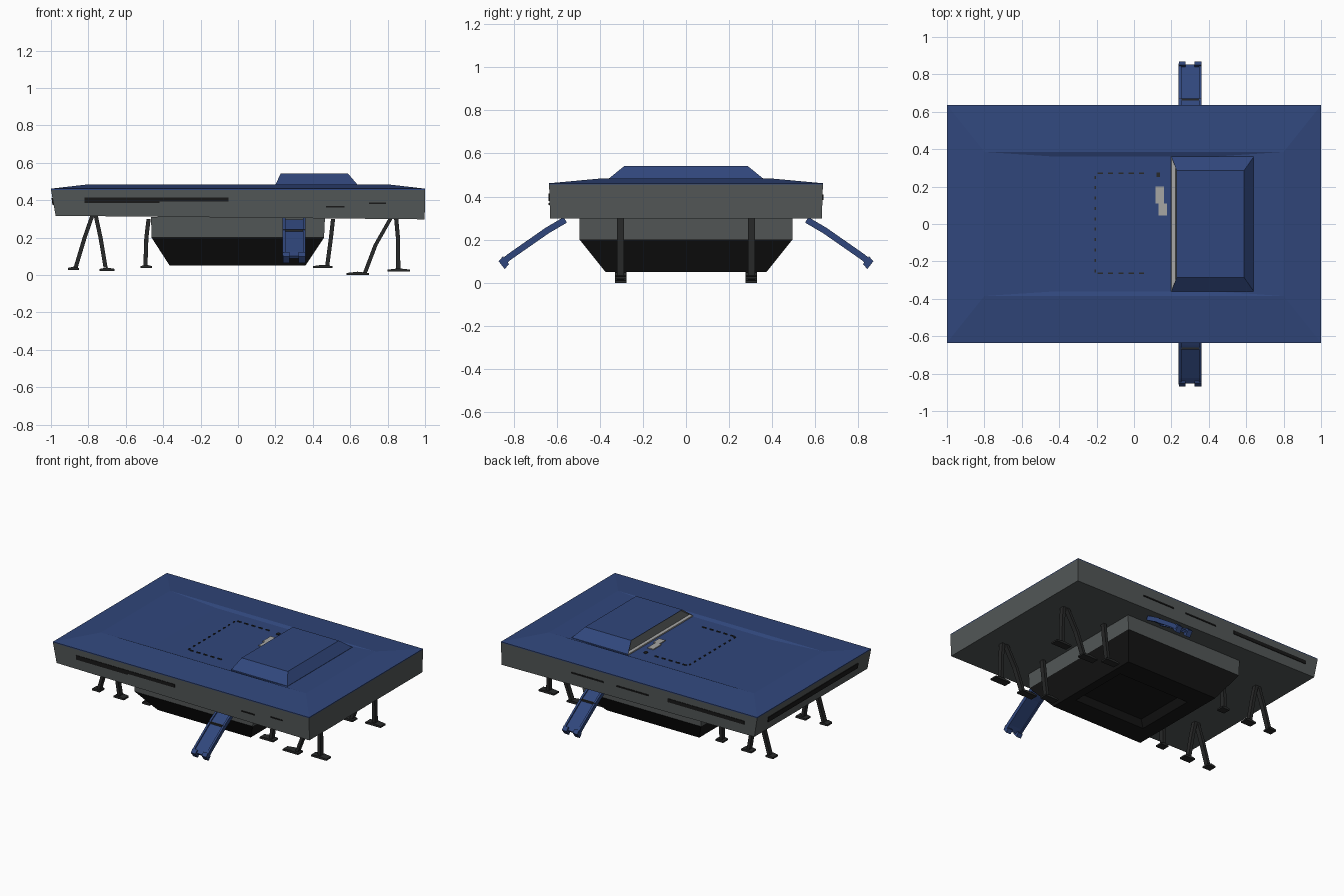
import bpy, bmesh, math
from mathutils import Vector

if "Cube" in bpy.data.objects:
    bpy.data.objects.remove(bpy.data.objects["Cube"])


def mat(name, r, g, b):
    m = bpy.data.materials.new(name)
    m.diffuse_color = (r, g, b, 1)
    m.use_nodes = True
    m.node_tree.nodes["Principled BSDF"].inputs["Base Color"].default_value = m.diffuse_color
    return m


BLUE = mat("navy blue", 0.03, 0.062, 0.20)
GREY = mat("slate grey", 0.085, 0.095, 0.095)
BLACK = mat("black", 0.009, 0.009, 0.009)
DARK = mat("dark grey", 0.02, 0.021, 0.021)
PALE = mat("pale grey", 0.38, 0.38, 0.37)


def finish(name, bm, mats):
    bmesh.ops.recalc_face_normals(bm, faces=bm.faces[:])
    me = bpy.data.meshes.new(name)
    bm.to_mesh(me)
    bm.free()
    for m in mats:
        me.materials.append(m)
    ob = bpy.data.objects.new(name, me)
    bpy.context.collection.objects.link(ob)
    return ob


def loft(name, rings, mats):
    """Skin a list of rings with equal point counts, capping both ends."""
    bm = bmesh.new()
    vs = [[bm.verts.new(p) for p in r] for r in rings]
    n = len(vs[0])
    for a, b in zip(vs, vs[1:]):
        for i in range(n):
            j = (i + 1) % n
            bm.faces.new((a[i], a[j], b[j], b[i]))
    bm.faces.new(vs[0])
    bm.faces.new(vs[-1])
    return finish(name, bm, mats)


def rect(x0, x1, y, z0, z1=None):
    """Rectangle ring symmetric in y; z may differ at the two x ends."""
    z1 = z0 if z1 is None else z1
    return [(x0, -y, z0), (x1, -y, z1), (x1, y, z1), (x0, y, z0)]


def box(name, x0, x1, y0, y1, z0, z1, m):
    c = [(x0, y0), (x1, y0), (x1, y1), (x0, y1)]
    return loft(name, [[(x, y, z) for x, y in c] for z in (z0, z1)], [m])


def beam(name, path, u, v, m):
    """Rectangular bar along a path, with half-size vectors u and v."""
    u, v = Vector(u), Vector(v)
    rings = []
    for p in path:
        p = Vector(p)
        rings.append([p - u - v, p + u - v, p + u + v, p - u + v])
    return loft(name, rings, [m])


# Main slab, with a slightly raked left end
loft("deck_slab", [rect(-0.975, 0.998, 0.63, 0.317, 0.298),
                   rect(-1, 1, 0.635, 0.456)], [GREY])

# Gently dished roof
loft("roof", [rect(-1, 1, 0.635, 0.456), rect(-1, 1, 0.635, 0.462),
              rect(-0.8, 0.8, 0.385, 0.485),
              rect(-0.42, 0.42, 0.36, 0.474)], [BLUE])

# Raised cabin: sloped on three sides, open recess toward the left
cabin = loft("cabin", [rect(0.197, 0.642, 0.362, 0.46),
                       rect(0.2, 0.64, 0.36, 0.482),
                       rect(0.228, 0.588, 0.285, 0.543)], [BLUE, PALE, GREY])
bm = bmesh.new()
bm.from_mesh(cabin.data)
bm.normal_update()
left = [f for f in bm.faces if f.normal.x < -0.5 and f.calc_center_median().z > 0.48]
bmesh.ops.inset_region(bm, faces=left, thickness=0.007, depth=0)
for f in bm.faces:
    if f.normal.x < -0.5 and f.calc_center_median().x < 0.25:
        f.material_index = 1
for f in left:
    f.material_index = 2
bmesh.ops.translate(bm, verts=list({v for f in left for v in f.verts}), vec=(0.02, 0, 0))
bm.to_mesh(cabin.data)
bm.free()

# Dashed hatch outline on the roof
for i in range(10):
    y = -0.25 + i * 0.0555
    box("hatch_dash_side", -0.21, -0.202, y - 0.008, y + 0.008, 0.47, 0.4795, DARK)
for y in (-0.262, 0.272):
    for i in range(5):
        x = -0.18 + i * 0.055
        box("hatch_dash_end", x - 0.014, x + 0.014, y - 0.004, y + 0.004, 0.47, 0.4795, DARK)
box("hatch_corner", 0.12, 0.14, 0.25, 0.275, 0.47, 0.48, DARK)
for x0, x1, y0, y1 in ((0.115, 0.16, 0.11, 0.2), (0.13, 0.177, 0.045, 0.11)):
    box("hatch_light_patch", x0, x1, y0, y1, 0.47, 0.48, PALE)

# Dark slots along the slab edges
for x0, x1, z0, z1 in ((-0.82, -0.42, 0.385, 0.415), (-0.42, -0.05, 0.392, 0.415),
                       (0.47, 0.57, 0.362, 0.37), (0.7, 0.79, 0.38, 0.388)):
    box("front_slot", x0, x1, -0.637, -0.628, z0, z1, BLACK)
for x0, x1, z0, z1 in ((-0.9, -0.3, 0.385, 0.41), (-0.15, 0.1, 0.385, 0.395),
                       (0.2, 0.45, 0.385, 0.395)):
    box("back_slot", x0, x1, 0.628, 0.637, z0, z1, BLACK)
loft("left_slot", [rect(-0.992, -0.97, 0.5, 0.375),
                   rect(-0.997, -0.97, 0.5, 0.412)], [BLACK])

# Lower hull: grey upper band, black tapered keel with a recess below
loft("hull_band", [rect(-0.462, 0.46, 0.493, 0.2),
                   rect(-0.465, 0.465, 0.495, 0.31)], [GREY])
loft("hull_keel", [rect(-0.22, 0.26, 0.19, 0.09), rect(-0.26, 0.3, 0.22, 0.05),
                   rect(-0.365, 0.36, 0.373, 0.05),
                   rect(-0.462, 0.46, 0.493, 0.2)], [BLACK])

# Boarding ramps on both sides
for s, side in ((-1, "front"), (1, "back")):
    path = [(0.56, 0.292), (0.645, 0.242), (0.82, 0.12), (0.85, 0.095)]
    beam(side + "_ramp", [(0.3, s * y, z) for y, z in path],
         (0.055, 0, 0), (0, s * 0.004, 0.006), BLUE)
    for x in (0.246, 0.354):
        beam(side + "_ramp_rail", [(x, s * y, z) for y, z in path],
             (0.007, 0, 0), (0, s * 0.007, 0.013), BLUE)
        xi = x + (0.012 if x < 0.3 else -0.012)
        beam(side + "_ramp_foot", [(xi, s * 0.835, 0.105), (xi, s * 0.855, 0.082)],
             (0.018, 0, 0), (0, s * 0.014, 0.018), BLUE)
    beam(side + "_ramp_bar", [(0.24, s * 0.665, 0.236), (0.36, s * 0.665, 0.236)],
         (0, s * 0.006, 0), (0, 0, 0.008), DARK)

# Landing legs: path in x/z, then foot x range and foot base height
legs = [
    ([(-0.78, 0.315), (-0.82, 0.2), (-0.868, 0.04)], -0.91, -0.85, 0.027),
    ([(-0.76, 0.315), (-0.735, 0.2), (-0.708, 0.04)], -0.74, -0.66, 0.022),
    ([(-0.478, 0.3), (-0.49, 0.2), (-0.495, 0.05)], -0.52, -0.46, 0.037),
    ([(0.508, 0.3), (0.497, 0.2), (0.477, 0.05)], 0.40, 0.505, 0.037),
    ([(0.82, 0.31), (0.735, 0.16), (0.68, 0.015)], 0.58, 0.70, 0.0),
    ([(0.845, 0.31), (0.855, 0.2), (0.857, 0.035)], 0.80, 0.92, 0.018),
]
for s in (-1, 1):
    y = s * 0.303
    for path, x0, x1, zf in legs:
        n = len(path)
        beam("landing_leg", [(x, y, z) for x, z in path],
             (0.011, 0, 0), (0, 0.016, 0), DARK)
        # wedge-topped foot pad
        m = (x0 + x1) / 2
        ring = [(x0, zf), (x1, zf), (x1, zf + 0.011), (m, zf + 0.018), (x0, zf + 0.011)]
        loft("landing_foot", [[(x, y + d, z) for x, z in ring] for d in (-0.027, 0.027)], [DARK])
